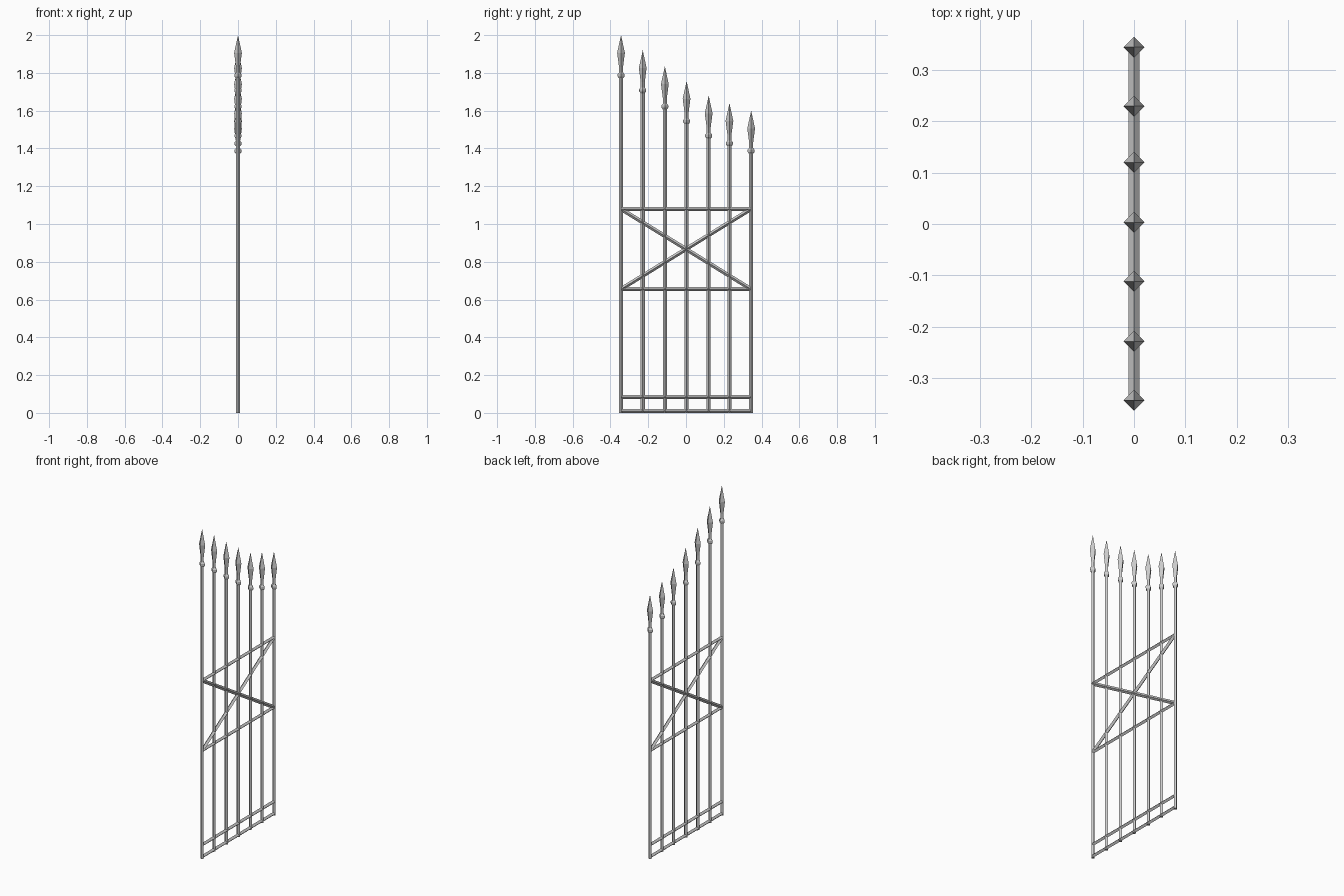
import bpy
import bmesh
from mathutils import Vector

if "Cube" in bpy.data.objects:
    bpy.data.objects.remove(bpy.data.objects["Cube"])

R = 0.0107   # half-diagonal of the diamond-section bars


def make_object(name, bm):
    bmesh.ops.recalc_face_normals(bm, faces=bm.faces)
    mesh = bpy.data.meshes.new(name)
    bm.to_mesh(mesh)
    bm.free()
    obj = bpy.data.objects.new(name, mesh)
    bpy.context.collection.objects.link(obj)
    return obj


def swept(name, origin, axis, stations):
    """Four-sided solid along axis; stations are (distance, radius)."""
    bm = bmesh.new()
    origin, axis = Vector(origin), Vector(axis).normalized()
    u = Vector((1, 0, 0))
    v = axis.cross(u)
    rings = []
    for d, r in stations:
        c = origin + axis * d
        if r == 0:
            rings.append([bm.verts.new(c)])
        else:
            rings.append([bm.verts.new(c + o * r) for o in (u, v, -u, -v)])
    for a, b in zip(rings, rings[1:]):
        for i in range(4):
            j = (i + 1) % 4
            if len(b) == 1:
                bm.faces.new((a[i], a[j], b[0]))
            else:
                bm.faces.new((a[i], a[j], b[j], b[i]))
    for ring in (rings[0], rings[-1]):
        if len(ring) == 4:
            bm.faces.new(ring)
    return make_object(name, bm)


def bar(name, a, b):
    a, b = Vector(a), Vector(b)
    return swept(name, a, b - a, [(0, R), ((b - a).length, R)])


# Upright pickets with collar and spearhead, stepping down along y
pickets = [(-0.344, 2.0), (-0.229, 1.92), (-0.112, 1.835), (0.003, 1.757),
           (0.12, 1.68), (0.23, 1.64), (0.345, 1.60)]
for i, (y, top) in enumerate(pickets):
    swept(f"picket_{i + 1}", (0, y, 0), (0, 0, 1), [
        (0, R), (top - 0.228, R), (top - 0.219, 0.0185), (top - 0.207, 0.0185),
        (top - 0.198, R), (top - 0.168, R),
        (top - 0.094, 0.0205), (top, 0)])

# Horizontal rails
W = 0.345
for name, z in (("bottom_rail", R), ("lower_rail", 0.083),
                ("middle_rail", 0.655), ("upper_rail", 1.08)):
    bar(name, (0, -W, z), (0, W, z))

# Crossed diagonal braces
bar("brace_rising", (0, -W, 0.655), (0, W, 1.08))
bar("brace_falling", (0, -W, 1.08), (0, W, 0.655))
